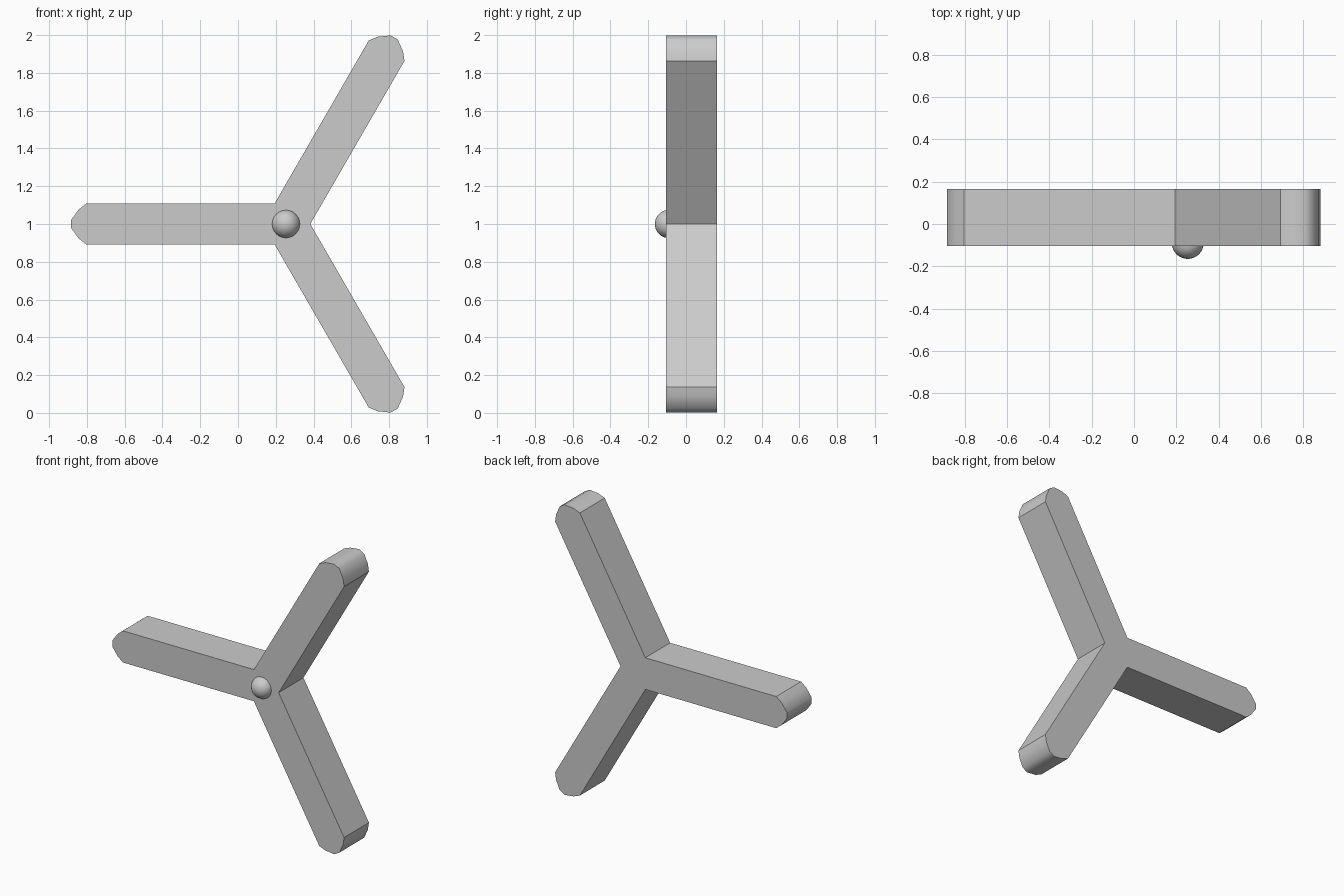
import bpy, bmesh
from math import radians, sin, cos

if "Cube" in bpy.data.objects:
    bpy.data.objects.remove(bpy.data.objects["Cube"])

HUB_X, HUB_Z = 0.257, 1.0
FRONT, BACK = -0.105, 0.165
HALF_W = 0.109

# Rounded arm end: (distance along arm, sideways offset)
TIP = [(1.06, -HALF_W), (1.10, -0.077), (1.14, -0.022),
       (1.14, 0.022), (1.10, 0.077), (1.06, HALF_W)]


def turn(u, v, deg):
    a = radians(deg)
    return HUB_X + u * cos(a) - v * sin(a), HUB_Z + u * sin(a) + v * cos(a)


# Outline of the three arms, each followed by the inner corner to the next
outline, is_tip = [], []
for deg in (60, 180, 300):
    for i, (u, v) in enumerate(TIP):
        outline.append(turn(u, v, deg))
        is_tip.append(i < len(TIP) - 1)
    outline.append(turn(HALF_W / sin(radians(60)), 0, deg + 60))
    is_tip.append(False)

# Three-armed body: extruded outline, smooth only round the tips
bm = bmesh.new()
front = [bm.verts.new((x, FRONT, z)) for x, z in outline]
back = [bm.verts.new((x, BACK, z)) for x, z in outline]
bm.faces.new(front)
bm.faces.new(back[::-1])
n = len(outline)
for i in range(n):
    j = (i + 1) % n
    f = bm.faces.new((front[j], front[i], back[i], back[j]))
    f.smooth = is_tip[i]
bmesh.ops.recalc_face_normals(bm, faces=bm.faces)
# Crisp edges between tips, walls and flat front and back
for e in bm.edges:
    if not all(f.smooth for f in e.link_faces):
        e.smooth = False
mesh = bpy.data.meshes.new("three_arm_body")
bm.to_mesh(mesh)
bm.free()
body = bpy.data.objects.new("three_arm_body", mesh)
bpy.context.collection.objects.link(body)

# Round knob at the hub
bpy.ops.mesh.primitive_uv_sphere_add(segments=32, ring_count=16, radius=0.075,
                                     location=(HUB_X - 0.003, -0.09, HUB_Z))
knob = bpy.context.object
knob.name = "hub_knob"
bpy.ops.object.shade_smooth()
